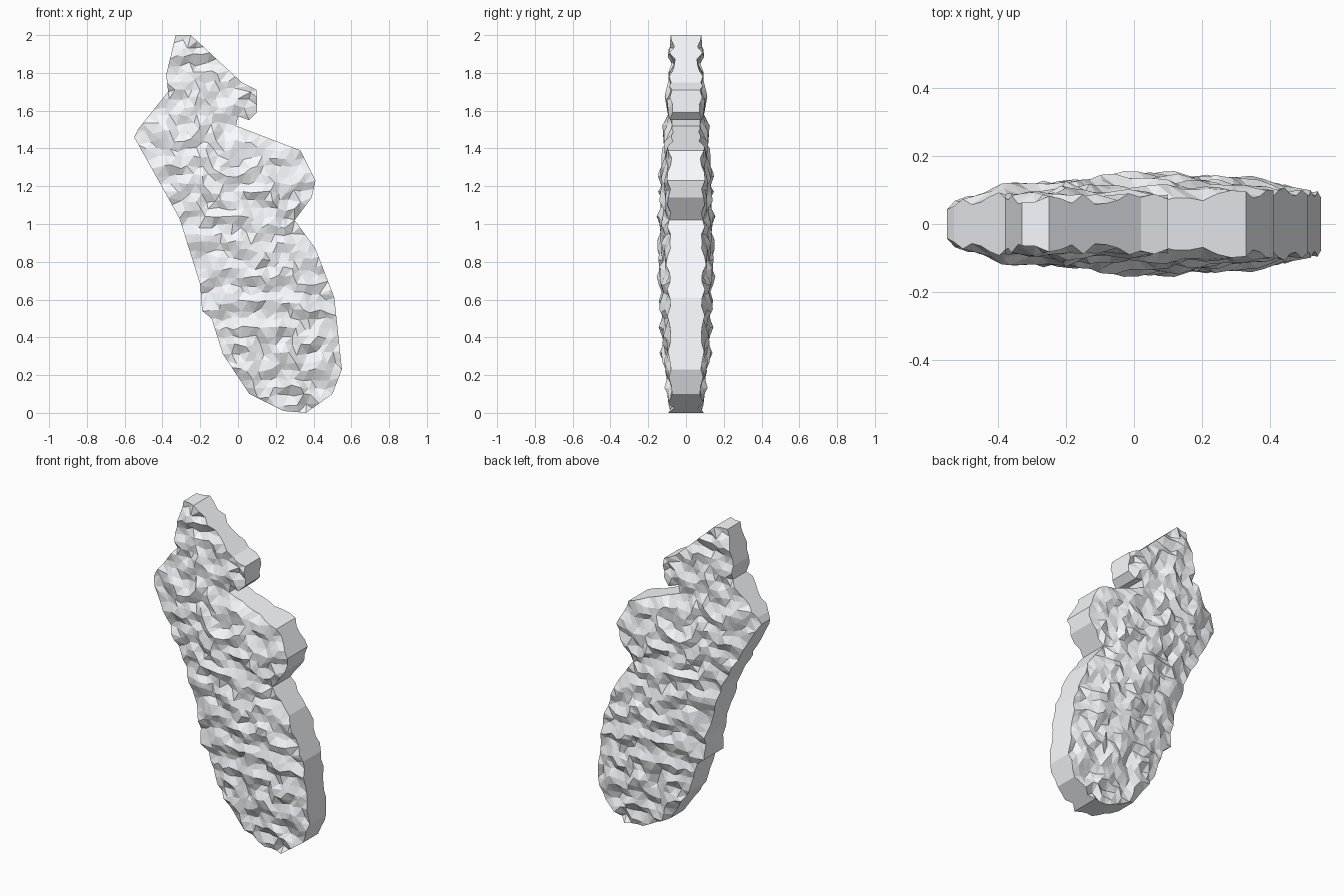
import bpy, bmesh, math, random
from mathutils import Vector, noise
from mathutils.geometry import delaunay_2d_cdt, intersect_point_line

if "Cube" in bpy.data.objects:
    bpy.data.objects.remove(bpy.data.objects["Cube"])

random.seed(4)
STEP = 0.045

# Front outline (x, z)
outline = [Vector(p) for p in [
    (-0.33, 2.0), (-0.38, 1.79), (-0.37, 1.70), (-0.53, 1.50), (-0.55, 1.46),
    (-0.41, 1.21), (-0.31, 1.03), (-0.20, 0.68), (-0.19, 0.54), (-0.14, 0.50),
    (-0.08, 0.31), (0.06, 0.10), (0.24, 0.01), (0.36, 0.0), (0.50, 0.10),
    (0.55, 0.23), (0.51, 0.61), (0.41, 0.87), (0.30, 1.02), (0.39, 1.14),
    (0.41, 1.23), (0.33, 1.39), (-0.01, 1.52), (0.0, 1.57), (0.06, 1.55),
    (0.10, 1.59), (0.10, 1.71), (0.02, 1.75), (-0.25, 2.0)]]
sides = list(zip(outline, outline[1:] + outline[:1]))


def edge_distance(p):
    best = 9.0
    for a, b in sides:
        q, t = intersect_point_line(p, a, b)
        q = a.lerp(b, min(1, max(0, t)))
        best = min(best, (p - q.to_2d()).length)
    return best


def half_thickness(p):
    # Dome thinning to the ends, broken cross ridges, lengthwise furrows
    x, z = p
    d = edge_distance(p)
    mid = max(0, 1 - (z - 0.88) ** 2 / 0.85)
    dome = 0.074 + 0.018 * mid + 0.042 * (0.1 + 0.9 * mid) * min(1, d / 0.22)
    across = x - (0.24 - 0.34 * z)
    warp = noise.noise(Vector((x * 8, z * 3, 1.7)))
    ridge = 0.013 * math.sin(2 * math.pi * (z + 0.15 * x) / 0.14 + 5.0 * warp)
    rough = 0.012 * noise.noise(Vector((x * 13, z * 15, 5.2)))
    furrow = 0.009 * math.cos(2 * math.pi * across / 0.21)
    tip = 0.035 * max(0, (-0.43 - x) / 0.12)
    return dome + ridge + rough - furrow * min(1, d / 0.1) - tip


# Subdivided rim and scattered interior points
rim = []
for a, b in sides:
    n = max(1, round((b - a).length / STEP))
    rim += [a.lerp(b, i / n) for i in range(n)]
inner = []
for i in range(int(1.2 / STEP)):
    for j in range(int(2.0 / STEP) + 1):
        p = Vector((-0.6 + (i + 0.5 * (j % 2)) * STEP, j * STEP))
        p += Vector((random.uniform(-1, 1), random.uniform(-1, 1))) * STEP * 0.28
        inner.append(p)
inner = [p for p in inner if edge_distance(p) > STEP * 0.5]
loop = list(range(len(rim)))
pts, _, tris, *_ = delaunay_2d_cdt(rim + inner, [], [loop], 1, 1e-5)

# Mirrored front and back faces joined by a flat side wall
bm = bmesh.new()
heights = [half_thickness(p) for p in pts]
front = [bm.verts.new((p.x, -h, p.y)) for p, h in zip(pts, heights)]
back = [bm.verts.new((p.x, h, p.y)) for p, h in zip(pts, heights)]
for t in tris:
    bm.faces.new([front[i] for i in t])
    bm.faces.new([back[i] for i in reversed(t)])
front_index = {v: i for i, v in enumerate(front)}
for e in [e for e in bm.edges if e.is_boundary and e.verts[0] in front_index]:
    i, j = (front_index[v] for v in e.verts)
    bm.faces.new((front[i], front[j], back[j], back[i]))
bmesh.ops.delete(bm, geom=[v for v in bm.verts if not v.link_faces], context='VERTS')
bmesh.ops.recalc_face_normals(bm, faces=bm.faces)
mesh = bpy.data.meshes.new("rough_stone_slab")
bm.to_mesh(mesh)
bm.free()

# Pale, slightly cool stone colour
stone = bpy.data.materials.new("pale_stone")
stone.diffuse_color = (0.95, 0.965, 1.0, 1)
stone.use_nodes = True
stone.node_tree.nodes["Principled BSDF"].inputs["Base Color"].default_value = stone.diffuse_color
mesh.materials.append(stone)
slab = bpy.data.objects.new("rough_stone_slab", mesh)
bpy.context.collection.objects.link(slab)
